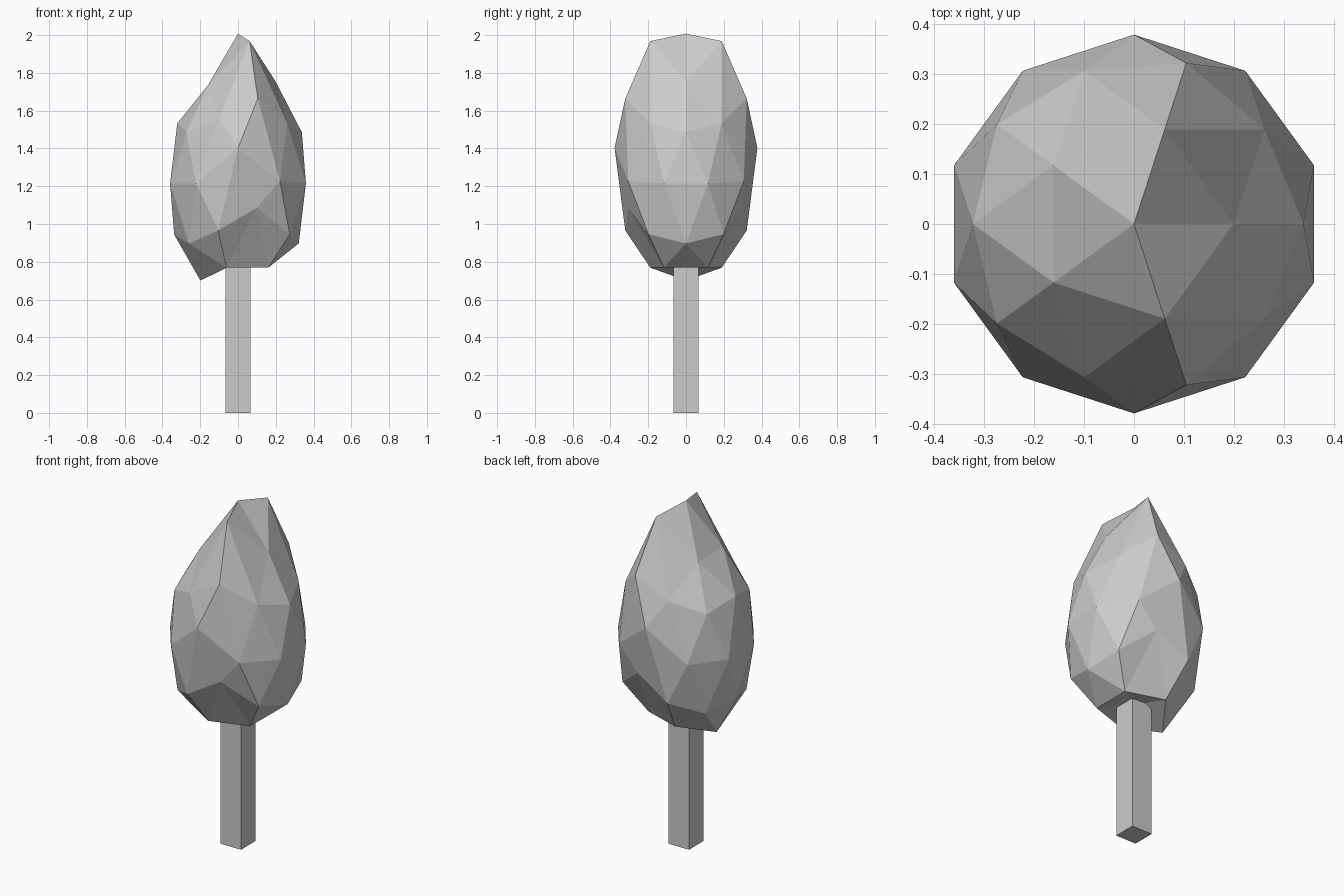
import bpy
import math

if "Cube" in bpy.data.objects:
    bpy.data.objects.remove(bpy.data.objects["Cube"])

# Trunk: square post running up into the crown
H = 0.85
bpy.ops.mesh.primitive_cube_add(size=1, location=(0, 0, H / 2))
trunk = bpy.context.object
trunk.name = "trunk"
for v in trunk.data.vertices:
    v.co.x *= 0.134
    v.co.y *= 0.134
    v.co.z *= H

# Crown: stretched low-poly icosphere with a wave ridge running along y
bpy.ops.mesh.primitive_ico_sphere_add(subdivisions=2, radius=1, location=(0, 0, 1.215))
crown = bpy.context.object
crown.name = "crown"
for v in crown.data.vertices:
    x = v.co.x * 0.378
    ridge = 0.242 * math.exp(-((x - 0.05) / 0.07) ** 2 / 2)
    v.co = (x, v.co.y * 0.378, v.co.z * 0.605 + ridge)
